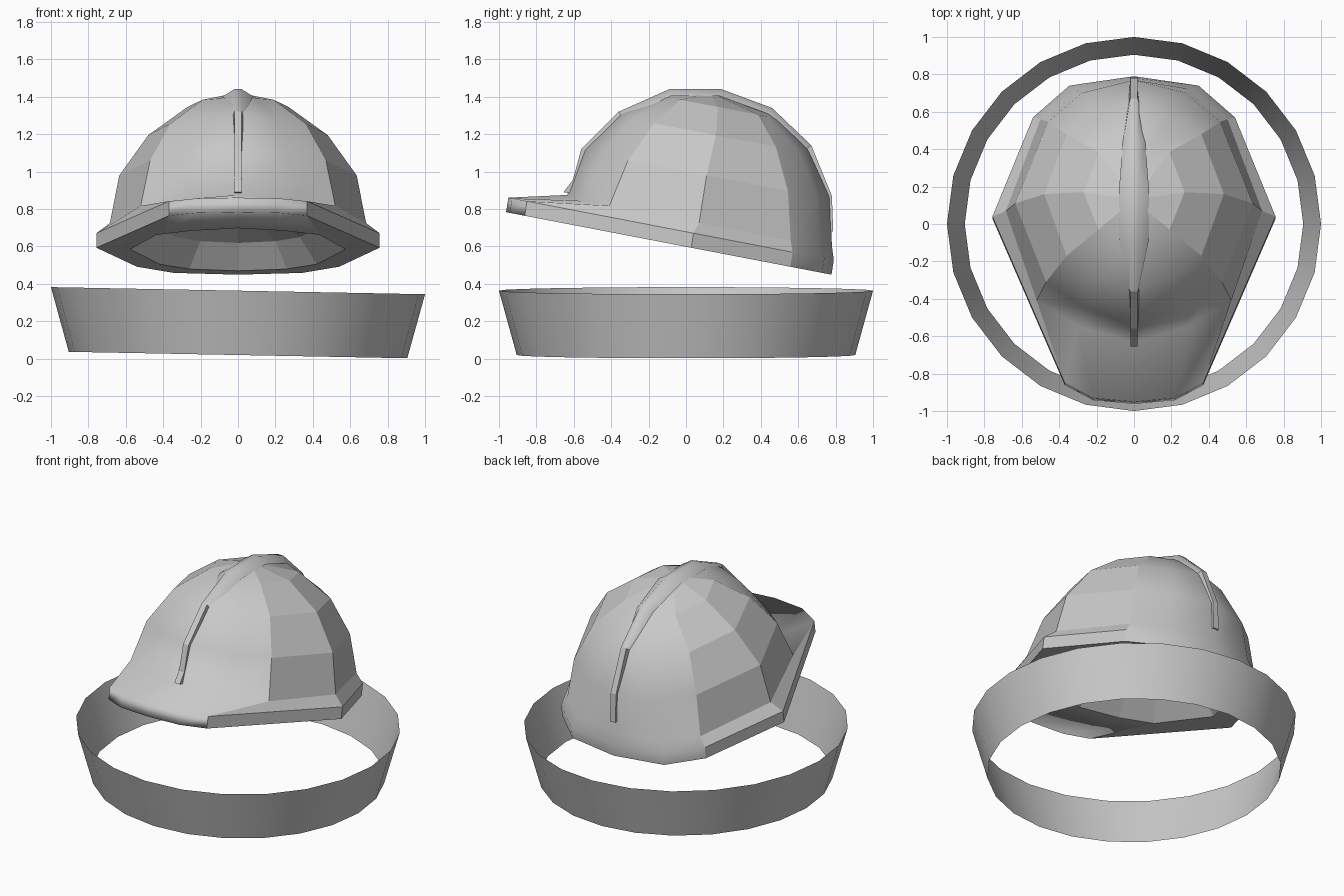
import bpy, bmesh, math

if "Cube" in bpy.data.objects:
    bpy.data.objects.remove(bpy.data.objects["Cube"])

grey = bpy.data.materials.new("light_grey")
grey.diffuse_color = (0.58, 0.58, 0.58, 1)
grey.use_nodes = True
grey.node_tree.nodes["Principled BSDF"].inputs["Base Color"].default_value = grey.diffuse_color


def finish(bm, name):
    mesh = bpy.data.meshes.new(name)
    bm.to_mesh(mesh)
    bm.free()
    mesh.materials.append(grey)
    obj = bpy.data.objects.new(name, mesh)
    bpy.context.collection.objects.link(obj)
    return obj


TILT = -0.192  # the helmet leans down toward the back


def place(x, y, h):
    return (x, y, h + TILT * y)


# Half outlines (x, y) from back centre round to front centre, crown to rim
CROWN = [(0, .455), (.10, .435), (.19, .385), (.27, .17), (.19, -.03), (.10, -.065), (0, -.085)]
UPPER = [(0, .655), (.20, .60), (.36, .48), (.48, .16), (.36, -.17), (.20, -.29), (0, -.345)]
MIDDLE = [(0, .77), (.28, .70), (.46, .545), (.635, .11), (.47, -.31), (.26, -.45), (0, -.545)]
BASE = [(0, .78), (.31, .72), (.50, .56), (.685, .07), (.52, -.41), (.30, -.545), (0, -.635)]
RIM = [(0, .79), (.345, .74), (.54, .57), (.757, .04), (.37, -.85), (.22, -.93), (0, -.95)]


def ring(half, h, k=1.0, dy=0.0, lift=0.0):
    """Mirror a half outline into a full loop, scaled about the dome axis.
    The points on the centre line are lifted to form the crest."""
    full = half + [(-x, y) for x, y in half[-2:0:-1]]
    return [place(x * k, .1 + (y - .1) * k + dy, h + (lift if x == 0 else 0))
            for x, y in full]


# Helmet shell: outer dome, brim edge, underside and shallow inner dome
loops = [ring(CROWN, 1.378, lift=.03), ring(UPPER, 1.225, lift=.025),
         ring(MIDDLE, 1.0, lift=.014), ring(BASE, .738, lift=.015),
         ring(RIM, .678), ring(RIM, .598, 1, -.012),
         ring(BASE, .598, .84), ring(MIDDLE, .73, .72), ring(UPPER, .80, .55)]
bm = bmesh.new()
rows = [[bm.verts.new(p) for p in loop] for loop in loops]
top = bm.verts.new(place(0, .13, 1.447))
inner_top = bm.verts.new(place(0, .13, .83))
n = len(rows[0])
flat_sides = (2, 3, n - 4, n - 3)
for i in range(n):
    j = (i + 1) % n
    smooth = i not in flat_sides
    front = 4 <= i <= 7
    bm.faces.new((rows[0][j], rows[0][i], top)).smooth = smooth
    for r in range(len(rows) - 1):
        f = bm.faces.new((rows[r][i], rows[r][j], rows[r + 1][j], rows[r + 1][i]))
        f.smooth = smooth and (r < 5 or (front and r < 6))
    bm.faces.new((rows[-1][i], rows[-1][j], inner_top))
bmesh.ops.recalc_face_normals(bm, faces=bm.faces)
finish(bm, "helmet_shell")

# Centre ridge over the dome: (y, z, half width at its foot)
path = [(-.655, .89, .02), (-.605, .955, .02), (-.56, 1.12, .02), (-.36, 1.32, .03),
        (-.09, 1.44, .08), (.19, 1.44, .08), (.46, 1.34, .06), (.67, 1.14, .03),
        (.78, .87, .02), (.787, .68, .02)]
bm = bmesh.new()
sections = []
for y, z, w in path:
    dy, dz = .06 - y, .75 - z
    k = .038 / math.hypot(dy, dz)
    foot = (y + dy * k, z + dz * k)
    sections.append([bm.verts.new(p) for p in
                     ((-w, *foot), (-.02, y, z), (.02, y, z), (w, *foot))])
for s, (a, b) in enumerate(zip(sections, sections[1:])):
    for i in range(4):
        j = (i + 1) % 4
        bm.faces.new((a[i], a[j], b[j], b[i])).smooth = 3 <= s <= 6 and i < 3
bm.faces.new(sections[0])
bm.faces.new(sections[-1])
bmesh.ops.recalc_face_normals(bm, faces=bm.faces)
finish(bm, "centre_ridge")

# Open flared band below, leaning slightly to the right
bm = bmesh.new()
bands = []
for radius, z in ((.905, .019), (1.0, .363)):
    band = []
    for i in range(24):
        a = math.tau * i / 24
        x, y = radius * math.cos(a), radius * math.sin(a)
        band.append(bm.verts.new((x, y, z - .019 * x)))
    bands.append(band)
for i in range(24):
    j = (i + 1) % 24
    bm.faces.new((bands[0][i], bands[0][j], bands[1][j], bands[1][i])).smooth = True
finish(bm, "flared_band")
